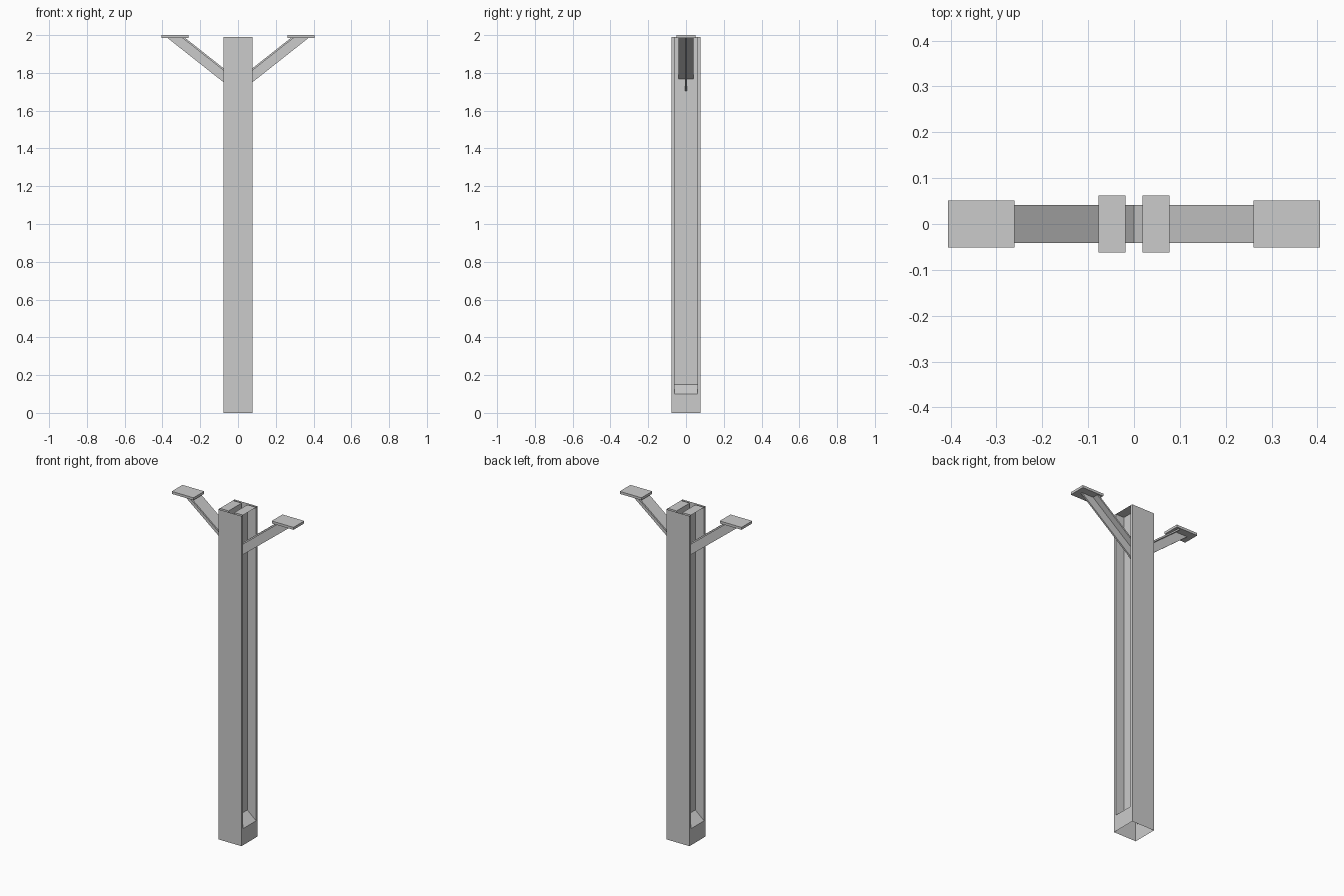
import bpy
from mathutils import Vector

if "Cube" in bpy.data.objects:
    bpy.data.objects.remove(bpy.data.objects["Cube"])

W, FL, WEB = 0.077, 0.062, 0.019   # half width, flange inner face, half web
TOP, SILL, RAMP = 1.99, 0.10, 0.15


def make(name, verts, faces):
    me = bpy.data.meshes.new(name)
    me.from_pydata([Vector(v) for v in verts], [], faces)
    me.update()
    ob = bpy.data.objects.new(name, me)
    bpy.context.collection.objects.link(ob)
    return ob


def prism(name, profile, y0, y1):
    """Closed prism: an x-z profile (counter-clockwise from the front) along y."""
    n = len(profile)
    verts = [(x, y, z) for y in (y0, y1) for x, z in profile]
    faces = [tuple(range(n)), tuple(range(2 * n - 1, n - 1, -1))]
    faces += [(i, i + n, (i + 1) % n + n, (i + 1) % n) for i in range(n)]
    return make(name, verts, faces)


# Post front and back faces, open at top and bottom
for name, s in (("post_front", -1), ("post_back", 1)):
    quad = [(s * -W, s * W, 0), (s * -W, s * W, TOP), (s * W, s * W, TOP), (s * W, s * W, 0)]
    make(name, quad, [(0, 1, 2, 3)])

# Recessed channel sides, and the braces with their top plates, on both sides
for side, s in (("right", 1), ("left", -1)):
    quads = [
        [(W, -W, 0), (W, W, 0), (W, W, SILL), (W, -W, SILL)],                  # foot
        [(WEB, -FL, RAMP), (WEB, FL, RAMP), (WEB, FL, TOP), (WEB, -FL, TOP)],  # web
        [(W, -FL, SILL), (W, FL, SILL), (WEB, FL, RAMP), (WEB, -FL, RAMP)],    # ramp
        [(WEB, -FL, TOP), (W, -FL, TOP), (W, FL, TOP), (WEB, FL, TOP)],        # cap
        [(W, -W, SILL), (W, -FL, SILL), (W, -FL, TOP), (W, -W, TOP)],          # flange edges
        [(W, FL, SILL), (W, W, SILL), (W, W, TOP), (W, FL, TOP)],
        [(W, -FL, SILL), (WEB, -FL, RAMP), (WEB, -FL, TOP), (W, -FL, TOP)],    # flange insides
        [(W, FL, SILL), (W, FL, TOP), (WEB, FL, TOP), (WEB, FL, RAMP)],
    ]
    verts = [(s * x, s * y, z) for q in quads for x, y, z in q]
    make("post_channel_" + side, verts,
         [tuple(range(i, i + 4)) for i in range(0, len(verts), 4)])

    def mirrored(pts):
        return pts if s > 0 else [(-x, z) for x, z in reversed(pts)]

    # T-shaped brace: wide thin flange above a narrow rib, meeting at the post centre
    k, z_end = 0.79, 1.986

    def band(low, high):
        return mirrored([(0, low), ((z_end - low) / k, z_end),
                         ((z_end - high) / k, z_end), (0, high)])

    prism("brace_flange_" + side, band(1.752, 1.764), -0.041, 0.041)
    prism("brace_rib_" + side, band(1.69, 1.752), -0.005, 0.005)
    # Flat plate on the brace
    prism("top_plate_" + side,
          mirrored([(0.261, 1.985), (0.406, 1.985), (0.406, 2.0), (0.261, 2.0)]), -0.051, 0.051)
